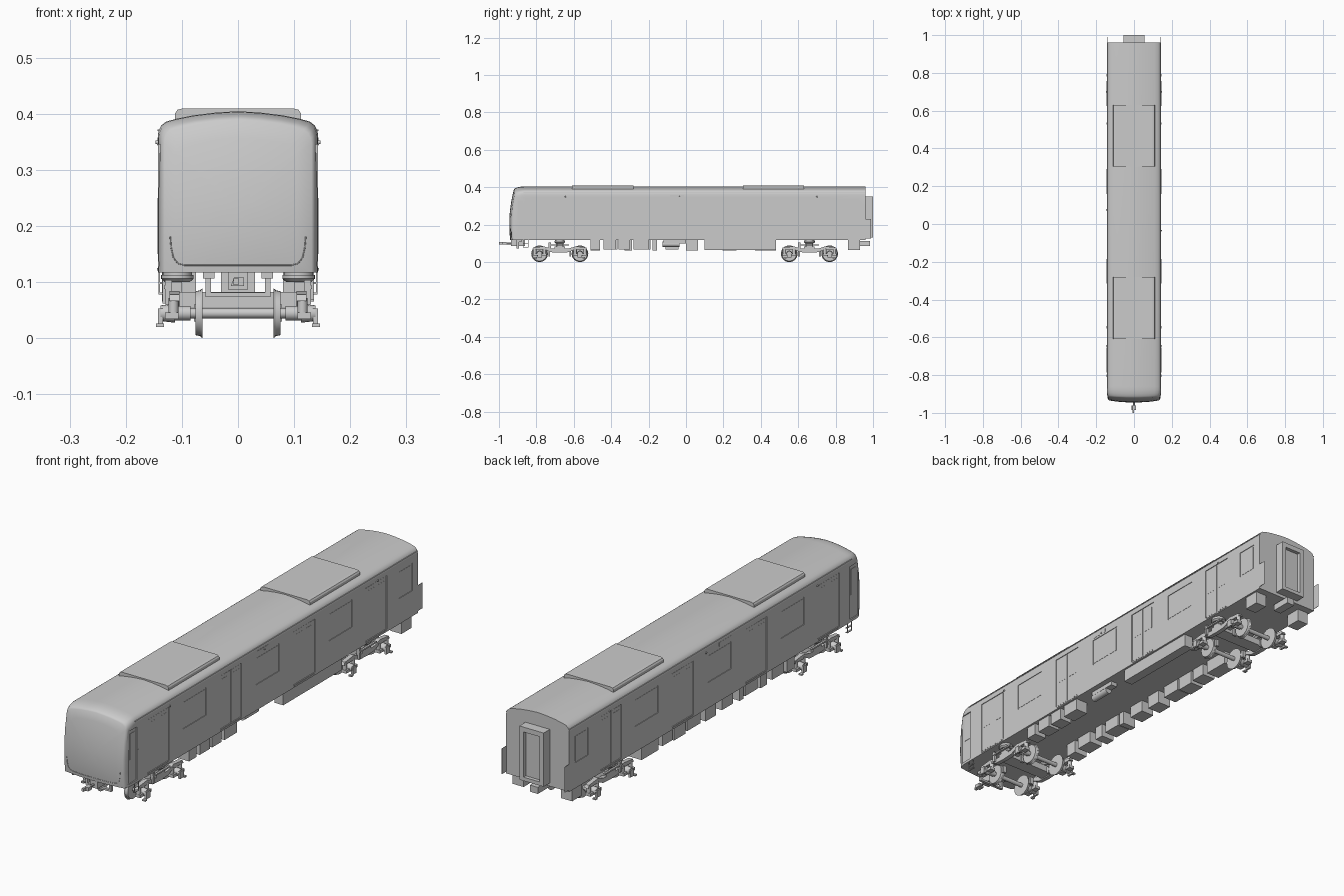
import bpy, bmesh, math
from mathutils import Matrix, Vector

if "Cube" in bpy.data.objects:
    bpy.data.objects.remove(bpy.data.objects["Cube"])

def finish(name, bm, smooth=False):
    bmesh.ops.recalc_face_normals(bm, faces=bm.faces[:])
    me = bpy.data.meshes.new(name)
    bm.to_mesh(me)
    bm.free()
    ob = bpy.data.objects.new(name, me)
    bpy.context.collection.objects.link(ob)
    if smooth:
        shade(ob)
    return ob

def shade(ob):
    bpy.ops.object.select_all(action='DESELECT')
    ob.select_set(True)
    bpy.context.view_layer.objects.active = ob
    bpy.ops.object.shade_smooth_by_angle(angle=math.radians(35))

def boxes(name, items, mirror=False):
    """One object from boxes (x0, x1, y0, y1, z0, z1)."""
    bm = bmesh.new()
    for x0, x1, y0, y1, z0, z1 in items:
        for s in ((1, -1) if mirror else (1,)):
            m = Matrix.Translation((s*(x0+x1)/2, (y0+y1)/2, (z0+z1)/2)) @ \
                Matrix.Diagonal((x1-x0, y1-y0, z1-z0, 1))
            bmesh.ops.create_cube(bm, size=1, matrix=m)
    return finish(name, bm)

def rods(name, items, seg=16):
    """One object from cylinders (start, end, r1, r2)."""
    bm = bmesh.new()
    for a, b, r1, r2 in items:
        a, b = Vector(a), Vector(b)
        rot = (b-a).to_track_quat('Z', 'Y').to_matrix().to_4x4()
        bmesh.ops.create_cone(bm, cap_ends=True, segments=seg, radius1=r1, radius2=r2,
                              depth=(b-a).length, matrix=Matrix.Translation((a+b)/2) @ rot)
    return finish(name, bm, True)

def prism(name, pts, axis, spans):
    """Extrude a 2D outline along x (pts = y,z) or y (pts = x,z)."""
    bm = bmesh.new()
    for lo, hi in spans:
        ends = [[bm.verts.new((t, p, q) if axis == 'x' else (p, t, q)) for p, q in pts] for t in (lo, hi)]
        n = len(pts)
        for ring in ends:
            bm.faces.new(ring)
        for i in range(n):
            bm.faces.new((ends[0][i], ends[0][(i+1) % n], ends[1][(i+1) % n], ends[1][i]))
    return finish(name, bm)

# Body shell: cross-section lofted from the rear to the raked, bulging nose
W, FLOOR = 0.143, 0.117
half = [(.07, FLOOR), (W, FLOOR), (W, .18), (W, .24), (W, .30), (W, .36), (.1415, .37),
        (.137, .379), (.128, .386), (.11, .391), (.08, .397), (.04, .402)]
section = [(0, FLOOR)] + half + [(0, .4045)] + [(-x, z) for x, z in reversed(half)]

def nose_y(x, z):
    return -.945 + .6*x*x + (.7*(z-.2)**2 if z > .2 else .8*(z-.2)**2)

rings = [[(x, y, z) for x, z in section] for y in (.96, -.86)]
for d, a, b in ((.035, 0, .004), (.018, .0015, .015), (.007, .005, .03), (.002, .008, .042), (0, .012, .055)):
    front = [(x*(1-a/W), FLOOR+(z-FLOOR)*(1-b)) for x, z in section]
    rings.append([(x, nose_y(x, z)+d, z) for x, z in front])
for s in (.8, .6, .4, .2):
    inner = [(x*s, .23+(z-.23)*s) for x, z in front]
    rings.append([(x, nose_y(x, z), z) for x, z in inner])
bm = bmesh.new()
vr = [[bm.verts.new(p) for p in r] for r in rings]
n = len(section)
for r0, r1 in zip(vr, vr[1:]):
    for i in range(n):
        bm.faces.new((r0[i], r0[(i+1) % n], r1[(i+1) % n], r1[i]))
tip = bm.verts.new((0, nose_y(0, .23), .23))
for i in range(n):
    bm.faces.new((vr[-1][i], vr[-1][(i+1) % n], tip))
bm.faces.new(vr[0])
body = finish("car_body", bm)

# Shallow pockets for doors and windows
doors = [-.72, -.25, .225, .69]
windows = [(-.56, -.41), (-.088, .062), (.385, .535), (.838, .924)]
pockets = [(.1400, .16, c-.069, c+.069, .128, .347) for c in doors]
pockets += [(.1405, .16, a, b, .222, .335) for a, b in windows]
pockets += [(.1385, .16, -.912, -.857, .128, .345)]
cutter = boxes("pocket_cutter", pockets, True)
mod = body.modifiers.new("pockets", 'BOOLEAN')
mod.object, mod.operation, mod.solver = cutter, 'DIFFERENCE', 'EXACT'
bpy.context.view_layer.objects.active = body
bpy.ops.object.modifier_apply(modifier="pockets")
bpy.data.objects.remove(cutter)
shade(body)

# Door leaves with glass, sills, window panes
leaf, glass, sills = [], [], []
for c in doors:
    for s in (-1, 1):
        m = c + s*.034
        leaf.append((.139, .1412, m-.032, m+.032, .130, .345))
        glass.append((.140, .1418, m-.021, m+.021, .235, .330))
    sills.append((.142, .1445, c-.066, c+.066, .121, .125))
boxes("door_leaves", leaf, True)
boxes("door_glass", glass, True)
boxes("door_sills", sills, True)
boxes("window_panes", [(.139, .1415, a+.006, b-.006, .228, .329) for a, b in windows], True)
boxes("cab_door_panes", [(.138, .1400, -.900, -.868, .225, .330)], True)
boxes("cab_handrails", [(.141, .1435, -.853, -.850, .15, .25)], True)
boxes("rain_gutters", [(.1405, .1435, -.87, .96, .369, .372)], True)
boxes("side_displays", [(.142, .1437, -.085, -.01, .343, .358)], True)
rods("side_lamps", [((s*.141, y, .349), (s*.147, y, .349), .004, .003)
                    for s in (1, -1) for y in (-.645, -.035 if s > 0 else .075, .7)], 12)

# Curved trim line on the lower nose
cu = bpy.data.curves.new("nose_trim", 'CURVE')
cu.dimensions, cu.bevel_depth, cu.bevel_resolution = '3D', .0011, 1
path = [(.121, .182), (.119, .160), (.115, .143), (.107, .133), (.095, .130), (.05, .130), (0, .130)]
path += [(-x, z) for x, z in reversed(path[:-1])]
sp = cu.splines.new('POLY')
sp.points.add(len(path)-1)
for p, (x, z) in zip(sp.points, path):
    p.co = (x, nose_y(x, z), z, 1)
bpy.context.collection.objects.link(bpy.data.objects.new("nose_trim", cu))

# Roof air-conditioning units
for nm, y0, y1 in (("front", -.61, -.28), ("rear", .305, .63)):
    prism(nm+"_roof_unit", [(-.112, .388), (-.112, .401), (-.108, .407), (-.098, .4095), (.098, .4095),
                            (.108, .407), (.112, .401), (.112, .388)], 'y', [(y0, y1)])

# Rear gangway with recessed door, and end side plates
boxes("gangway_frame", [(-.055, -.036, .955, 1, .13, .35), (.036, .055, .955, 1, .13, .35),
                        (-.036, .036, .955, 1, .33, .35), (-.036, .036, .955, 1, .13, .145)])
boxes("gangway_door", [(-.036, .036, .955, .985, .145, .33)])
boxes("end_side_plates", [(.1415, .143, .955, .99, .125, .23)], True)
boxes("rear_coupler", [(-.018, .018, .90, .985, .085, .112)])

# Underfloor equipment
left = [(-.51, -.46), (-.44, -.365), (-.33, -.29), (-.27, -.19), (-.18, -.155), (-.11, -.04),
        (0, .065), (.10, .185), (.195, .27), (.28, .345), (.37, .48)]
boxes("left_equipment", [(-.135, -.075, a, b, .062 + .006*(i % 2), .12) for i, (a, b) in enumerate(left)])
right = [(-.51, -.46), (-.44, -.375), (-.36, -.30), (-.28, -.20)]
boxes("right_equipment", [(.08, .135, a, b, .068, .12) for a, b in right]
      + [(.095, .135, .10, .48, .065, .12), (.09, .12, -.12, 0, .100, .12)])
rods("air_tank", [((.105, -.125, .096), (.105, -.035, .096), .015, .015)])
boxes("rear_boxes", [(.085, .135, .865, .93, .065, .12)], True)

# Front coupler, guard frame and cab steps
boxes("coupler_mount", [(-.017, .017, -.935, -.86, .086, .118)])
rods("coupler_shank", [((0, -.93, .1), (0, -.97, .1), .005, .005)], 8)
prism("coupler_head", [(-.013, .093), (.011, .093), (.011, .108), (-.007, .108)], 'y', [(-.985, -.96)])
boxes("coupler_knuckle", [(-.008, .001, -1, -.985, .095, .107)])
boxes("guard_frame", [(-.058, .058, -.905, -.893, .073, .081), (-.058, -.048, -.905, -.893, .08, .108),
                      (.048, .058, -.905, -.893, .08, .108), (-.062, -.042, -.91, -.88, .106, .118),
                      (.042, .062, -.91, -.88, .106, .118)])
boxes("cab_steps", [(.139, .1415, -.872, -.869, .078, .12), (.139, .1415, -.845, -.842, .078, .12),
                    (.134, .1415, -.872, -.842, .078, .081), (.134, .1415, -.872, -.842, .097, .100)], True)

# Bogies
R = .0445
for nm, yc in (("front", -.675), ("rear", .66)):
    wheels, axles, boxitems, springs = [], [], [], []
    for y in (yc-.108, yc+.108):
        axles.append(((-.13, y, R), (.13, y, R), .009, .009))
        for s in (-1, 1):
            wheels += [((s*.063, y, R), (s*.067, y, R), R, .042), ((s*.067, y, R), (s*.076, y, R), .041, .039)]
            axles += [((s*.085, y, R), (s*.112, y, R), .013, .013), ((s*.112, y, R), (s*.138, y, R), .017, .014)]
            springs += [((s*.115, y+d, .04), (s*.115, y+d, .072), .009, .009) for d in (-.026, .026)]
        o = 1 if y > yc else -1
        boxitems += [(.106, .130, y-.036, y+.036, .034, .046), (.134, .143, y-.012, y+.012, .024, .053),
                     (.132, .146, y+o*.02-.006, y+o*.02+.006, .020, .026),
                     (.063, .078, y-o*.052-.005, y-o*.052+.005, .03, .06)]
    rods(nm+"_wheels", wheels, 32)
    rods(nm+"_axles", axles)
    rods(nm+"_primary_springs", springs, 12)
    boxes(nm+"_axle_boxes", boxitems, True)
    outline = [(.148, .066), (.142, .078), (.085, .084), (.05, .073), (.0, .069)]
    lower = [(0, .050), (.05, .053), (.078, .066)]
    prof = outline + [(-a, b) for a, b in reversed(outline[:-1])] \
        + [(-a, b) for a, b in reversed(lower)] + lower[1:]
    prism(nm+"_bogie_frame", [(yc+a, b) for a, b in prof], 'x', [(.104, .122), (-.122, -.104)])
    boxes(nm+"_bolster", [(-.122, .122, yc-.028, yc+.028, .055, .082), (-.03, .03, yc-.02, yc+.02, .08, .118)])
    boxes(nm+"_dampers", [(.118, .130, yc-.06, yc-.048, .06, .104), (.100, .122, yc-.016, yc+.016, .066, .104),
                          (.124, .132, yc-.06, yc+.05, .088, .094)], True)
    rods(nm+"_air_springs", [((s*.108, yc, a), (s*.108, yc, b), r, q) for s in (-1, 1)
                             for a, b, r, q in ((.100, .106, .022, .029), (.106, .113, .029, .029), (.113, .118, .026, .026))], 24)
